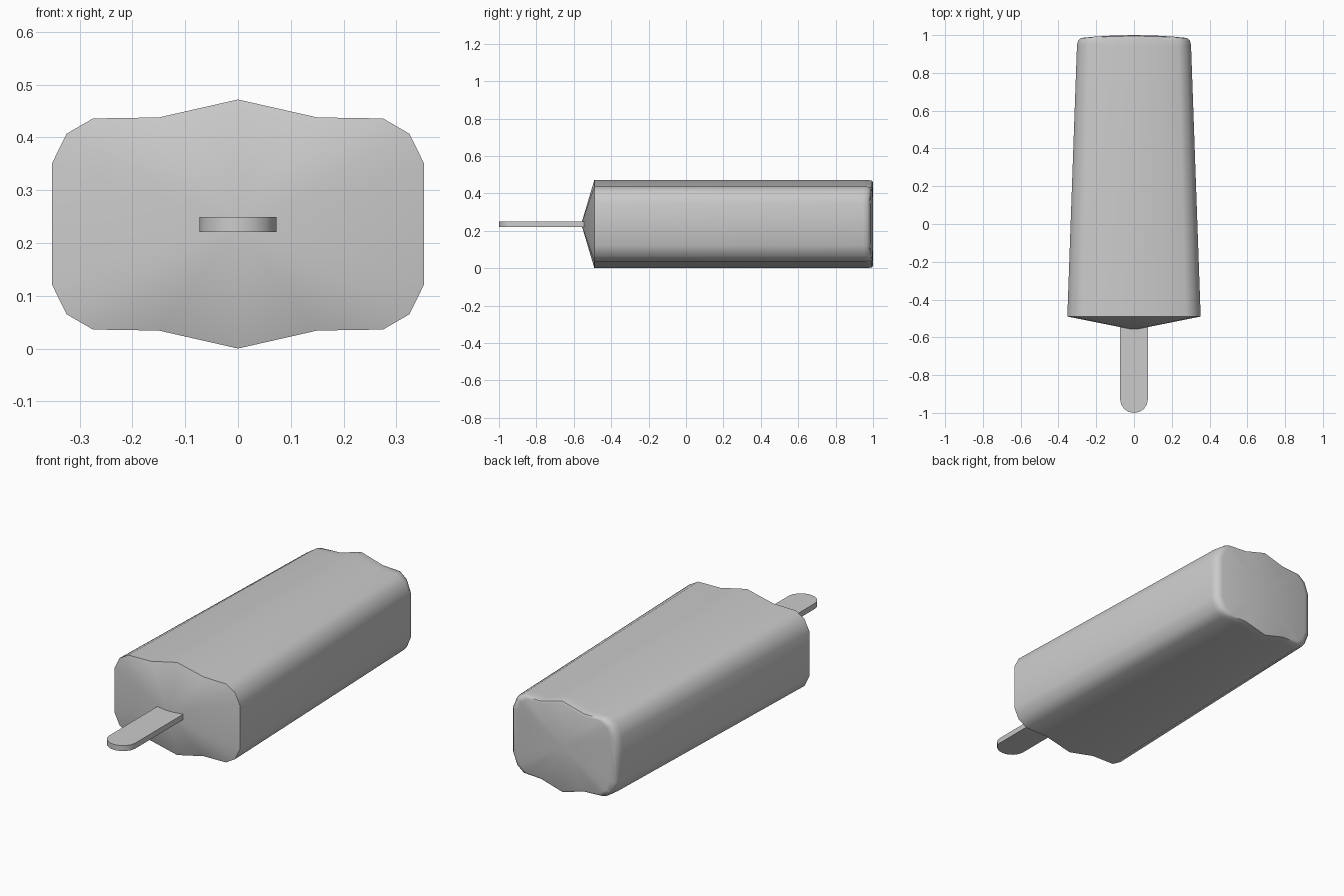
import bpy, bmesh, math

if "Cube" in bpy.data.objects:
    bpy.data.objects.remove(bpy.data.objects["Cube"])

def finish(name, bm, angle):
    bmesh.ops.recalc_face_normals(bm, faces=bm.faces)
    me = bpy.data.meshes.new(name)
    bm.to_mesh(me)
    bm.free()
    ob = bpy.data.objects.new(name, me)
    bpy.context.collection.objects.link(ob)
    bpy.ops.object.select_all(action='DESELECT')
    ob.select_set(True)
    bpy.context.view_layer.objects.active = ob
    bpy.ops.object.shade_smooth_by_angle(angle=math.radians(angle))
    return ob

# Ice block: lofted cross-section with a ridge along the top and bottom
MID = 0.236
half = [(0, 0.236), (0.15, 0.202), (0.275, 0.2), (0.325, 0.171), (0.353, 0.114)]
quarter = half + [(x, -z) for x, z in reversed(half)]
section = quarter + [(-x, z) for x, z in reversed(quarter[1:-1])]

# y, half width, height scale, bulge of the ring towards +y
rings = [(-0.49, 0.353, 1, 0), (0.945, 0.302, 1, 0), (0.968, 0.297, 0.995, 0.008),
         (0.982, 0.285, 0.98, 0.013), (0.987, 0.262, 0.935, 0.013)]
bm = bmesh.new()
loops = []
for y, w, sz, bulge in rings:
    loops.append([bm.verts.new((x / 0.353 * w, y + bulge * (1 - (x / 0.353) ** 2), MID + z * sz))
                  for x, z in section])
n = len(section)
for a, b in zip(loops, loops[1:]):
    for i in range(n):
        bm.faces.new((a[i], a[(i + 1) % n], b[(i + 1) % n], b[i]))
# pointed stick end and nearly flat far end
for loop, y in ((loops[0], -0.56), (loops[-1], 1.0)):
    tip = bm.verts.new((0, y, MID))
    for i in range(n):
        bm.faces.new((loop[i], loop[(i + 1) % n], tip))
finish("ice_block", bm, 50)

# Flat wooden stick with a rounded end
bm = bmesh.new()
outline = [(0.073, -0.53)]
for k in range(9):
    t = math.pi * k / 8
    outline.append((0.073 * math.cos(t), -0.93 - 0.07 * math.sin(t)))
outline.append((-0.073, -0.53))
face = bm.faces.new([bm.verts.new((x, y, 0.221)) for x, y in outline])
top = bmesh.ops.extrude_face_region(bm, geom=[face])["geom"]
bmesh.ops.translate(bm, vec=(0, 0, 0.028), verts=[v for v in top if isinstance(v, bmesh.types.BMVert)])
finish("stick", bm, 40)
